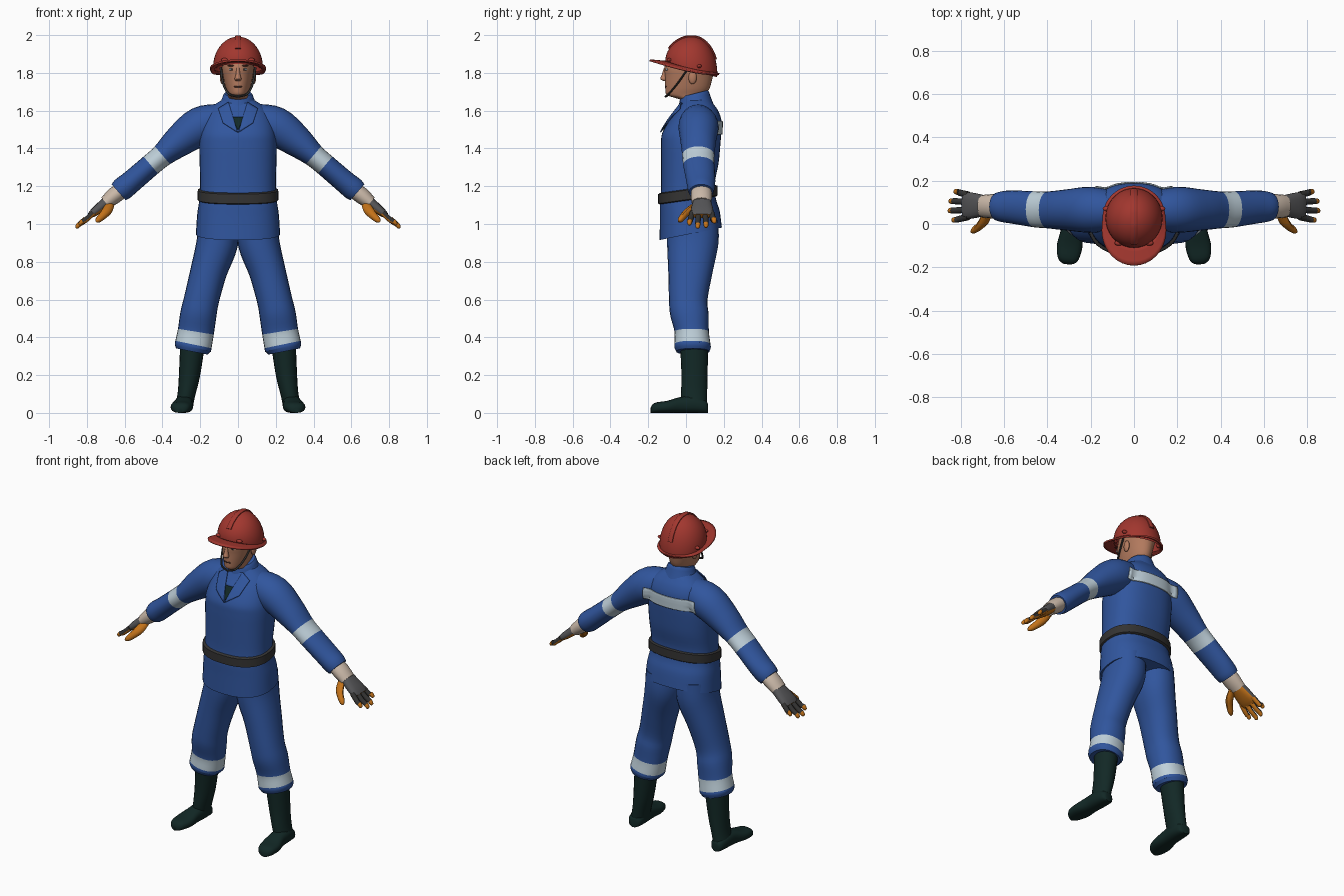
import bpy, bmesh, math
from mathutils import Vector
from mathutils.bvhtree import BVHTree

if "Cube" in bpy.data.objects:
    bpy.data.objects.remove(bpy.data.objects["Cube"])

X, Y, Z = Vector((1, 0, 0)), Vector((0, 1, 0)), Vector((0, 0, 1))
COLORS = {
    "work_blue": (0.03, 0.092, 0.34), "reflective": (0.52, 0.63, 0.70),
    "boot_green": (0.006, 0.021, 0.019), "dark_grey": (0.034, 0.033, 0.032),
    "helmet_red": (0.36, 0.038, 0.028), "skin": (0.46, 0.20, 0.115),
    "cuff_cream": (0.60, 0.49, 0.40), "glove_orange": (0.55, 0.17, 0.01),
    "glove_grey": (0.09, 0.09, 0.095), "brow_brown": (0.09, 0.035, 0.025)}
NAMES = list(COLORS)
for n, c in COLORS.items():
    bpy.data.materials.new(n).diffuse_color = (*c, 1)


def finish(bm, name, color, rule=None):
    """Turn a bmesh into an object; rule(face) may return another colour."""
    bmesh.ops.recalc_face_normals(bm, faces=bm.faces)
    bm.normal_update()
    me = bpy.data.meshes.new(name)
    for n in NAMES:
        me.materials.append(bpy.data.materials[n])
    for f in bm.faces:
        extra = rule(f) if rule else None
        if extra:
            f.material_index = NAMES.index(extra)
        elif f.material_index == 0:
            f.material_index = NAMES.index(color)
    bm.to_mesh(me)
    bm.free()
    ob = bpy.data.objects.new(name, me)
    bpy.context.collection.objects.link(ob)
    return ob


def spline(keys, steps):
    """Smooth samples through the key rings."""
    out = []
    for i in range(len(keys) - 1):
        a, b, c, d = (keys[max(0, min(len(keys) - 1, i + k))] for k in (-1, 0, 1, 2))
        for s in range(steps):
            t = s / steps
            out.append([0.5 * (2*q + (r-p)*t + (2*p-5*q+4*r-w)*t*t + (3*q-p-3*r+w)*t**3)
                        for p, q, r, w in zip(a, b, c, d)])
    return out + [list(keys[-1])]


def loft(name, keys, color, sides=20, steps=4, ref=Y, power=2.0, bands=None, rule=None):
    """Skin rings (x, y, z, r_side, r_ref[, tilt]) along a smooth path."""
    keys = [tuple(k) + (0,) * (6 - len(k)) for k in keys]
    rings = spline(keys, steps)
    bm = bmesh.new()
    rows = []
    for i, r in enumerate(rings):
        a, b = rings[max(0, i - 1)], rings[min(len(rings) - 1, i + 1)]
        u = (Vector(b[:3]) - Vector(a[:3])).cross(ref).normalized()
        row = []
        for k in range(sides):
            t = 2 * math.pi * k / sides
            c, s = (math.copysign(abs(w) ** (2 / power), w) for w in (math.cos(t), math.sin(t)))
            p = Vector(r[:3]) + u * r[3] * c + ref * r[4] * s
            p.z += r[5] * (p.y - r[1])
            row.append(bm.verts.new(p))
        rows.append(row)
    for i in range(len(rows) - 1):
        band = (bands or {}).get(i // steps)
        for k in range(sides):
            n = (k + 1) % sides
            f = bm.faces.new((rows[i][k], rows[i][n], rows[i + 1][n], rows[i + 1][k]))
            f.material_index = NAMES.index(band) if band else 0
    bm.faces.new(rows[0])
    bm.faces.new(rows[-1])
    return finish(bm, name, color, rule)


def ball(name, loc, size, color):
    bm = bmesh.new()
    bmesh.ops.create_uvsphere(bm, u_segments=12, v_segments=8, radius=1)
    for v in bm.verts:
        v.co = Vector([v.co[i] * size[i] + loc[i] for i in range(3)])
    return finish(bm, name, color)


def grid(bm, fn, nu, nv):
    vs = [[bm.verts.new(fn(i / nu, j / nv)) for j in range(nv + 1)] for i in range(nu + 1)]
    for i in range(nu):
        for j in range(nv):
            bm.faces.new((vs[i][j], vs[i+1][j], vs[i+1][j+1], vs[i][j+1]))


def plate(name, corners, color, targets, side=-1, lift=0.004, n=10):
    """Thin sheet laid onto the targets; corners are (x, z), side is front or back."""
    trees = [BVHTree.FromPolygons([v.co for v in o.data.vertices],
                                  [p.vertices for p in o.data.polygons]) for o in targets]
    a, b, c, d = (Vector((p[0], 0, p[1])) for p in corners)

    def fn(u, v):
        p = a.lerp(b, u).lerp(d.lerp(c, u), v)
        hits = [t.ray_cast(p + Y * side, -Y * side)[0] for t in trees]
        ys = [h.y * side for h in hits if h] or [0.03]
        return Vector((p.x, side * (max(ys) + lift), p.z))
    bm = bmesh.new()
    grid(bm, fn, n, n)
    bmesh.ops.remove_doubles(bm, verts=bm.verts, dist=1e-5)
    ob = finish(bm, name, color)
    m = ob.modifiers.new("thickness", "SOLIDIFY")
    m.thickness, m.offset = 0.006, 0
    return ob


# Jacket body, belt and collar
torso = loft("jacket", [
    (0, .025, .948, .223, .165, .2), (0, .02, 1.05, .216, .158, .12), (0, .01, 1.12, .206, .148, .1),
    (0, .01, 1.2, .2, .142, .1), (0, .02, 1.32, .203, .152), (0, .025, 1.42, .205, .157),
    (0, .03, 1.48, .2, .156), (0, .05, 1.55, .185, .137), (0, .06, 1.60, .16, .11),
    (0, .06, 1.635, .12, .086), (0, .055, 1.662, .075, .07)], "work_blue", 36, power=2.4)
loft("belt", [(0, .01, z, rx, rx - .056, .14) for z, rx in
              ((1.125, .206), (1.13, .214), (1.18, .213), (1.185, .204))], "dark_grey", 36, 1, power=2.4)
loft("collar", [(0, .05, 1.61, .115, .10, .15), (0, .048, 1.65, .09, .085, .2),
                (0, .045, 1.685, .077, .075, .25), (0, .045, 1.69, .066, .064, .25),
                (0, .047, 1.67, .06, .06, .25)], "work_blue", 28, 2)

# Head with neck, nose, ears and face
loft("head", [
    (0, .05, 1.58, .055, .06), (0, .045, 1.65, .055, .066), (0, .022, 1.668, .053, .082),
    (0, .0, 1.684, .054, .103), (0, .008, 1.72, .066, .118), (0, .015, 1.78, .079, .127),
    (0, .02, 1.83, .085, .134), (0, .022, 1.9, .078, .11)], "skin", 28)
loft("nose", [(0, -.108, 1.825, .009, .01), (0, -.115, 1.79, .012, .014),
              (0, -.119, 1.768, .018, .018), (0, -.112, 1.758, .012, .01)], "skin", 10, 3)
ball("mouth", (0, -.106, 1.727), (.025, .006, .005), "brow_brown")
arms = []
for s, tag in ((1, "left"), (-1, "right")):
    ball("ear_" + tag, (s * .084, .035, 1.775), (.012, .022, .035), "skin")
    ball("eye_" + tag, (s * .034, -.101, 1.818), (.014, .006, .007), "reflective")
    ball("iris_" + tag, (s * .034, -.106, 1.818), (.006, .003, .006), "dark_grey")
    ball("eyebrow_" + tag, (s * .036, -.103, 1.838), (.02, .006, .004), "brow_brown")
    loft("chin_strap_" + tag, [(s * x, y, z, .006, .006) for x, y, z in (
        (.092, .015, 1.83), (.08, -.04, 1.75), (.05, -.09, 1.69), (.0, -.108, 1.675))],
        "dark_grey", 8, 5)

    # Sleeve with reflective band
    arms.append(loft("sleeve_" + tag, [(s * x, y, z, a, b) for x, y, z, a, b in (
        (.09, .062, 1.545, .092, .09), (.2, .066, 1.517, .103, .106), (.31, .065, 1.44, .085, .095),
        (.40, .065, 1.364, .062, .085), (.462, .068, 1.312, .059, .083), (.56, .078, 1.228, .06, .077),
        (.61, .08, 1.187, .062, .071), (.632, .08, 1.168, .056, .064))],
        "work_blue", 24, bands={3: "reflective"}))

    # Glove: cuff, palm, fingers and thumb
    under = lambda f: "glove_orange" if f.normal.z < -.35 else None
    loft("glove_cuff_" + tag, [(s * x, .082, z, a, b) for x, z, a, b in (
        (.615, 1.18, .043, .054), (.655, 1.15, .044, .056), (.70, 1.112, .036, .052))],
        "cuff_cream", 16, 2)
    loft("glove_palm_" + tag, [(s * x, .085, z, a, b) for x, z, a, b in (
        (.685, 1.125, .03, .046), (.725, 1.092, .027, .056), (.765, 1.06, .022, .062),
        (.787, 1.042, .014, .058))], "glove_grey", 16, 2, power=2.5, rule=under)
    for i, tip in enumerate((.84, .857, .853, .83)):
        y, w = .033 + .034 * i, (i - 1.5) * .007
        loft(f"finger_{i + 1}_{tag}", [
            (s * .765, y, 1.06, .015, .016), (s * .81, y + w, 1.018, .014, .015),
            (s * (tip - .016), y + 1.3 * w, 1.0 + (.855 - tip), .013, .014),
            (s * (tip - .004), y + 1.4 * w, .985 + (.855 - tip), .010, .011),
            (s * tip, y + 1.4 * w, .98 + (.855 - tip), .004, .004)],
            "dark_grey", 10, 2, bands={2: "glove_orange", 3: "glove_orange"}, rule=under)
    loft("thumb_" + tag, [(s * x, y, z, r, r) for x, y, z, r in (
        (.675, .06, 1.11, .022), (.69, .02, 1.075, .026), (.715, -.01, 1.045, .021),
        (.74, -.028, 1.022, .016), (.752, -.035, 1.012, .006))], "glove_orange", 10, 3, ref=Y)

    # Trouser leg with reflective band
    loft("trouser_leg_" + tag, [(s * x, y, z, a, b) for x, y, z, a, b in (
        (.105, .035, 1.02, .104, .135), (.110, .036, .90, .110, .136), (.155, .024, .75, .097, .118),
        (.193, .012, .60, .093, .102), (.21, .018, .52, .096, .102), (.223, .03, .43, .096, .091),
        (.236, .034, .362, .098, .096), (.24, .035, .345, .097, .096), (.244, .036, .325, .085, .088))],
        "work_blue", 24, bands={5: "reflective"}, power=2.2)

    # Rubber boot: shaft and foot
    loft("boot_shaft_" + tag, [(s * x, y, z, a, b) for x, y, z, a, b in (
        (.24, .043, .37, .066, .075), (.257, .045, .2, .056, .069),
        (.273, .043, .1, .047, .069), (.287, .045, .03, .047, .066))], "boot_green", 20)
    loft("boot_foot_" + tag, [(s * x, y, h, w, h) for x, y, w, h in (
        (.283, .115, .022, .024), (.284, .10, .040, .034), (.285, .04, .049, .045),
        (.289, -.03, .049, .042), (.297, -.10, .059, .032), (.304, -.155, .05, .028),
        (.307, -.177, .035, .022), (.308, -.186, .015, .014))],
        "boot_green", 20, 3, ref=Z, power=2.5)

# Chest opening, lapels and back stripe
plate("shirt_neck", [(-.055, 1.64), (.055, 1.64), (.033, 1.565), (-.033, 1.565)], "work_blue", [torso])
plate("dark_undershirt", [(-.033, 1.565), (.033, 1.565), (0, 1.495), (0, 1.495)], "boot_green", [torso])
for s, tag in ((1, "left"), (-1, "right")):
    plate("lapel_" + tag, [(s * .05, 1.645), (s * .105, 1.61), (s * .08, 1.535), (s * .002, 1.485)],
          "work_blue", [torso], lift=.011)
plate("back_stripe", [(-.18, 1.475), (.18, 1.475), (.175, 1.545), (-.175, 1.545)], "reflective",
      [torso] + arms, side=1, n=18)


# Hard hat: dome, brim, crown ridges and lugs, all on one tilted base
def hat(ang, t, grow=0.0):
    r, c = math.cos(t), math.sin(t)
    x, y = math.cos(ang) * (.132 * r + grow), .028 + math.sin(ang) * (.138 * r + grow)
    base = 1.83 - .23 * (y - .02)
    return Vector((x, y, base + (1.992 - base) * c))


def brim(u, v):
    ang = 2 * math.pi * u
    front = max(0, -math.sin(ang)) ** 1.5
    p = hat(ang, 0, -.004 + v * (.014 + .072 * front))
    p.z -= .022 * math.cos(ang) ** 2 * (.4 + .6 * v) + .012 * front * v
    return p


bm = bmesh.new()
grid(bm, lambda u, v: hat(2 * math.pi * u, -.1 + v * (math.pi / 2 + .1)), 36, 12)
bmesh.ops.remove_doubles(bm, verts=bm.verts, dist=1e-5)
finish(bm, "helmet_dome", "helmet_red")
bm = bmesh.new()
grid(bm, brim, 48, 4)
bmesh.ops.remove_doubles(bm, verts=bm.verts, dist=1e-5)
rim = finish(bm, "helmet_brim", "helmet_red").modifiers.new("thickness", "SOLIDIFY")
rim.thickness, rim.offset = .01, 0
arc = [hat(-math.pi / 2, .55 + .17 * i) for i in range(6)] + \
      [hat(math.pi / 2, 1.4 - .17 * i) for i in range(7)]
loft("helmet_ridge", [(0, p.y, p.z, .008, .016) for p in arc], "helmet_red", 10, 2, ref=X, power=3)
for i, ang in enumerate((-.68, -.32, .1, .9)):
    p = hat(ang * math.pi, .1)
    ball(f"helmet_lug_{i + 1}", p, (.02, .012, .01), "helmet_red")

# Smooth shading with sharp edges kept
for o in bpy.data.objects:
    o.select_set(True)
bpy.context.view_layer.objects.active = torso
bpy.ops.object.shade_smooth_by_angle(angle=math.radians(40))

for m in bpy.data.materials:
    if m.users and not m.is_grease_pencil:
        m.use_nodes = True
        m.node_tree.nodes["Principled BSDF"].inputs["Base Color"].default_value = m.diffuse_color
